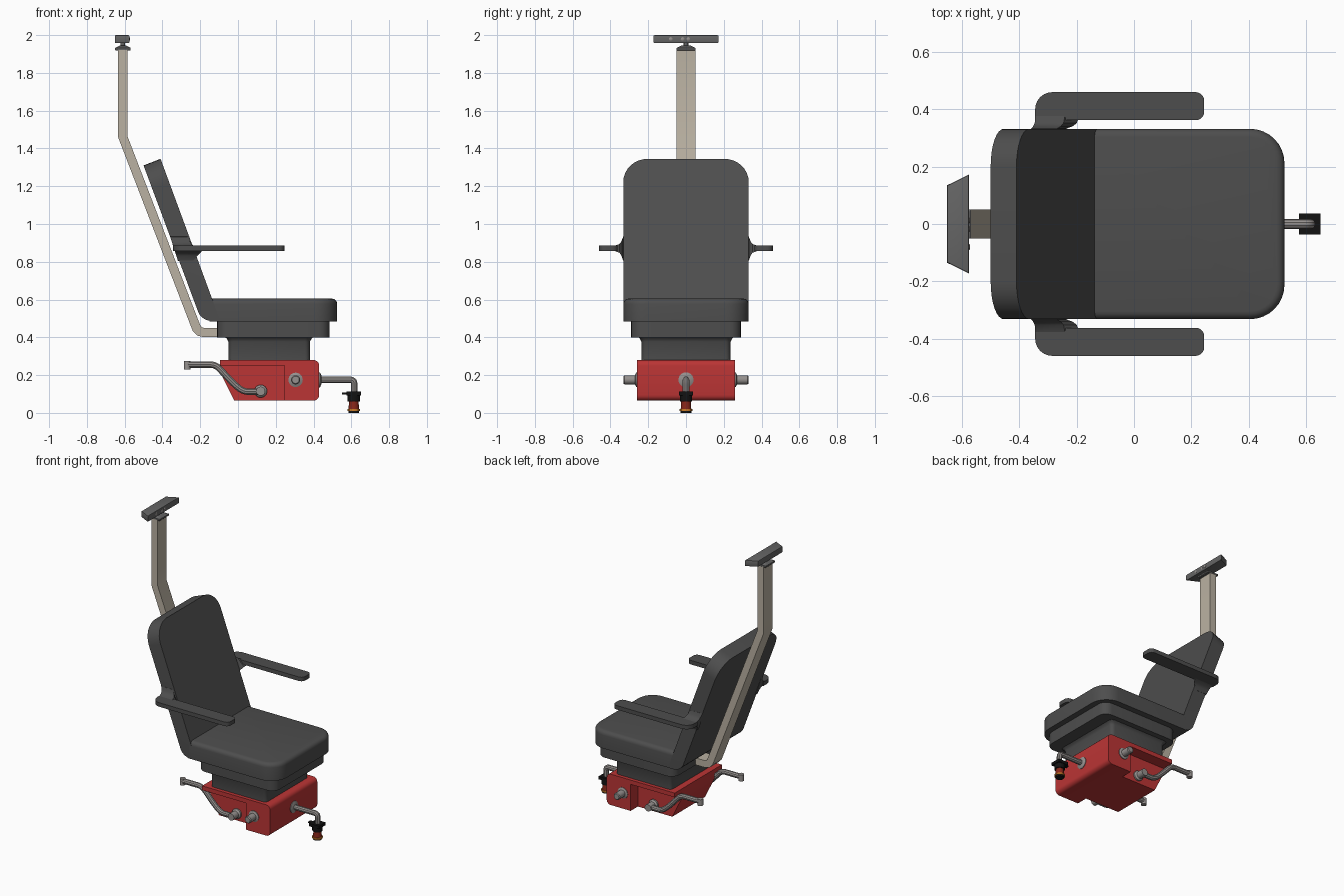
import bpy, bmesh, math
from mathutils import Vector

if "Cube" in bpy.data.objects:
    bpy.data.objects.remove(bpy.data.objects["Cube"])


def mat(name, r, g, b):
    m = bpy.data.materials.new(name)
    m.diffuse_color = (r, g, b, 1)
    m.use_nodes = True
    m.node_tree.nodes["Principled BSDF"].inputs["Base Color"].default_value = m.diffuse_color
    return m


DARK = mat("dark_grey", .075, .075, .075)
RED = mat("red", .5, .035, .035)
BEIGE = mat("beige", .49, .44, .36)
STEEL = mat("steel", .30, .28, .27)
BLACK = mat("black", .006, .006, .006)
GREY = mat("mid_grey", .13, .13, .13)
ORANGE = mat("orange", .6, .2, .02)
DEEP_RED = mat("deep_red", .25, .02, .01)


def finish(ob, m, mirror=False, angle=35):
    ob.data.materials.clear()
    ob.data.materials.append(m)
    bpy.ops.object.select_all(action='DESELECT')
    ob.select_set(True)
    bpy.context.view_layer.objects.active = ob
    bpy.ops.object.shade_smooth_by_angle(angle=math.radians(angle))
    if mirror:
        md = ob.modifiers.new("mirror", 'MIRROR')
        md.use_axis = (False, True, False)
    return ob


def solid(name, rings, m, bevels=(), mirror=False):
    """Loft closed rings, cap both ends, then bevel the edges each test picks."""
    bm = bmesh.new()
    vs = [[bm.verts.new(p) for p in r] for r in rings]
    n = len(rings[0])
    for a, b in zip(vs, vs[1:]):
        for i in range(n):
            j = (i + 1) % n
            bm.faces.new((a[i], a[j], b[j], b[i]))
    bm.faces.new(vs[0])
    bm.faces.new(vs[-1])
    bmesh.ops.recalc_face_normals(bm, faces=bm.faces[:])
    for test, off, seg in bevels:
        es = [e for e in bm.edges if test(e.verts[0].co, e.verts[1].co)]
        bmesh.ops.bevel(bm, geom=es, offset=off, segments=seg, profile=.5,
                        affect='EDGES', clamp_overlap=True)
    bmesh.ops.recalc_face_normals(bm, faces=bm.faces[:])
    me = bpy.data.meshes.new(name)
    bm.to_mesh(me)
    bm.free()
    ob = bpy.data.objects.new(name, me)
    bpy.context.collection.objects.link(ob)
    return finish(ob, m, mirror)


def side_prism(name, pts, hw, m, bevels=()):
    return solid(name, [[(x, s * hw, z) for x, z in pts] for s in (-1, 1)], m, bevels)


def slab(name, pts, z0, z1, m, bevels=(), mirror=False):
    return solid(name, [[(x, y, z) for x, y in pts] for z in (z0, z1)], m, bevels, mirror)


def rect(x0, x1, hw):
    return [(x0, -hw), (x1, -hw), (x1, hw), (x0, hw)]


def lathe(name, axis, c, prof, m, n=24, mirror=False):
    """Turn (radius, height) pairs about an axis through c."""
    rings = []
    for r, h in prof:
        ring = []
        for i in range(n):
            u, v = r * math.cos(2 * math.pi * i / n), r * math.sin(2 * math.pi * i / n)
            d = {'x': (h, u, v), 'y': (u, h, v), 'z': (u, v, h)}[axis]
            ring.append(Vector(c) + Vector(d))
        rings.append(ring)
    return solid(name, rings, m, mirror=mirror)


def tube(name, pts, r, m, mirror=False):
    cu = bpy.data.curves.new(name, 'CURVE')
    cu.dimensions = '3D'
    s = cu.splines.new('NURBS')
    s.points.add(len(pts) - 1)
    for p, q in zip(s.points, pts):
        p.co = (*q, 1)
    s.order_u, s.use_endpoint_u, s.resolution_u = 3, True, 6
    cu.bevel_depth, cu.bevel_resolution, cu.use_fill_caps = r, 3, True
    ob = bpy.data.objects.new(name, cu)
    bpy.context.collection.objects.link(ob)
    bpy.ops.object.select_all(action='DESELECT')
    ob.select_set(True)
    bpy.context.view_layer.objects.active = ob
    bpy.ops.object.convert(target='MESH')
    return finish(bpy.context.object, m, mirror)


def lengthwise(a, b):
    return abs(a.y - b.y) < 1e-4


def upright(a, b):
    return abs(a.x - b.x) < 1e-4 and lengthwise(a, b)


# Backrest and seat cushion
side_prism("backrest", [(-.50, 1.31), (-.41, 1.345), (-.094, .487), (-.193, .487)], .332, DARK, [
    (lambda a, b: min(a.z, b.z) > 1.3 and lengthwise(a, b), .13, 8),
    (lambda a, b: max(a.z, b.z) < .5 and max(a.x, b.x) < -.15, .05, 5)])
side_prism("seat_cushion", [(-.15, .605), (.525, .605), (.525, .485), (-.15, .485)], .332, DARK, [
    (lambda a, b: min(a.x, b.x) > .52 and lengthwise(a, b), .12, 8),
    (lambda a, b: min(a.z, b.z) > .6 and max(a.x, b.x) > 0, .028, 4)])

# Seat pan and pedestal
slab("seat_pan", rect(-.11, .485, .29), .40, .49, DARK, [(upright, .06, 6)])
solid("pedestal", [[(x, y, z) for x, y in rect(-.05 - g, .38 + g, .235 + g)]
                   for z, g in ((.27, 0), (.375, 0), (.39, .006), (.402, .02))], DARK,
      [(lambda a, b: abs(a.z - b.z) > .005, .025, 4)])

# Armrests with flared brackets
slab("armrest", [(-.345, .36), (-.345, .46), (.245, .46), (.245, .362), (-.24, .362)], .857, .885, DARK, [
    (lambda a, b: upright(a, b) and a.x < -.3 and a.y > .4, .06, 6),
    (lambda a, b: upright(a, b) and a.x > .2, .03, 5)], mirror=True)
root = [(-.318, .805), (-.238, .805), (-.27, .935), (-.36, .935)]
tip = [(-.335, .858), (-.19, .858), (-.24, .884), (-.343, .884)]
solid("armrest_bracket", [[(p[0] + (q[0] - p[0]) * t, y, p[1] + (q[1] - p[1]) * t)
                           for p, q in zip(root, tip)]
                          for y, t in ((.315, 0), (.333, .05), (.341, .5), (.352, .8), (.38, 1))],
      DARK, mirror=True)

# Red base: full-width front block and top plate, narrower rear core
side_prism("base_front", [(.245, .065), (.43, .065), (.43, .28), (.245, .28)], .26, RED, [
    (lambda a, b: min(a.x, b.x) > .42 and not lengthwise(a, b), .03, 5)])
side_prism("base_plate", [(-.095, .28), (-.095, .25), (.26, .25), (.26, .28)], .26, RED)
side_prism("base_core", [(-.095, .255), (-.095, .215), (-.02, .065), (.25, .065), (.25, .255)], .18, RED)

# Side stubs and swept arms in the recesses
lathe("side_stub", 'y', (.305, 0, .175), [(.038, .25), (.038, .264), (.024, .27), (.024, .326), (.019, .332)],
      STEEL, mirror=True)
lathe("arm_pivot", 'y', (.12, 0, .115), [(.034, .17), (.034, .19), (.024, .2), (.024, .25)], STEEL, mirror=True)
tube("side_arm", [(x, .225, z) for x, z in ((.125, .113), (.08, .113), (.03, .112), (-.02, .15), (-.085, .22),
                                            (-.12, .256), (-.19, .256), (-.27, .256))], .018, STEEL, mirror=True)
lathe("arm_end", 'z', (-.269, .225, .23), [(.018, 0), (.018, .045)], STEEL, mirror=True)

# Front pipe with hanging nozzle
lathe("pipe_flange", 'x', (.42, 0, .175), [(.04, 0), (.04, .014), (.022, .022)], STEEL)
tube("front_pipe", [(x, 0, .175) for x in (.42, .5, .57)] + [(.615, 0, z) for z in (.175, .13, .10)], .018, STEEL)
slab("nozzle_plate", rect(.575, .65, .036), .092, .112, BLACK)
slab("nozzle_tab", rect(.55, .58, .012), .098, .108, BLACK)
N = (.613, 0, 0)
lathe("nozzle_collar", 'z', N, [(.033, .06), (.033, .095)], BLACK)
lathe("nozzle_body", 'z', N, [(.028, .02), (.025, .062)], DEEP_RED)
lathe("nozzle_ring", 'z', N, [(.034, .01), (.034, .02)], ORANGE)
lathe("nozzle_tip", 'z', N, [(.028, 0), (.028, .012)], BLACK)

# Bent rectangular mast, mitred at each bend
path = [Vector(p) for p in ((-.10, .425), (-.18, .425), (-.203, .431), (-.219, .448), (-.230, .475),
                            (-.61, 1.462), (-.61, 1.925))]
rings = []
for i, p in enumerate(path):
    d0 = (p - path[max(i - 1, 0)]).normalized() if i else (path[1] - p).normalized()
    d1 = (path[i + 1] - p).normalized() if i < len(path) - 1 else d0
    t = (d0 + d1).normalized()
    k = Vector((-t.y, t.x)) * .024 / t.dot(d0)
    rings.append([(p.x + s * k.x, y, p.y + s * k.y) for s, y in ((-1, -.05), (1, -.05), (1, .05), (-1, .05))])
solid("mast", rings, BEIGE)

# Sensor bar on a small stand
solid("sensor_stand", [[(x, y, z) for x, y in rect(-.61 - a, -.61 + a, b)]
                       for z, a, b in ((1.918, .038, .047), (1.922, .042, .051), (1.932, .042, .051),
                                       (1.944, .018, .025))], GREY)
lathe("sensor_neck", 'z', (-.61, 0, 1.935), [(.012, 0), (.012, .03)], GREY)
slab("sensor_bar", [(-.652, -.135), (-.575, -.173), (-.575, .173), (-.652, .135)], 1.957, 2.0, GREY,
     [(lambda a, b: abs(a.z - b.z) < 1e-4, .006, 2)])
for i, y in enumerate((-.08, -.018, .012)):
    lathe(f"sensor_lens_{i + 1}", 'x', (-.58, y, 1.979), [(.010, 0), (.010, .006), (.007, .008)], STEEL, n=16)
